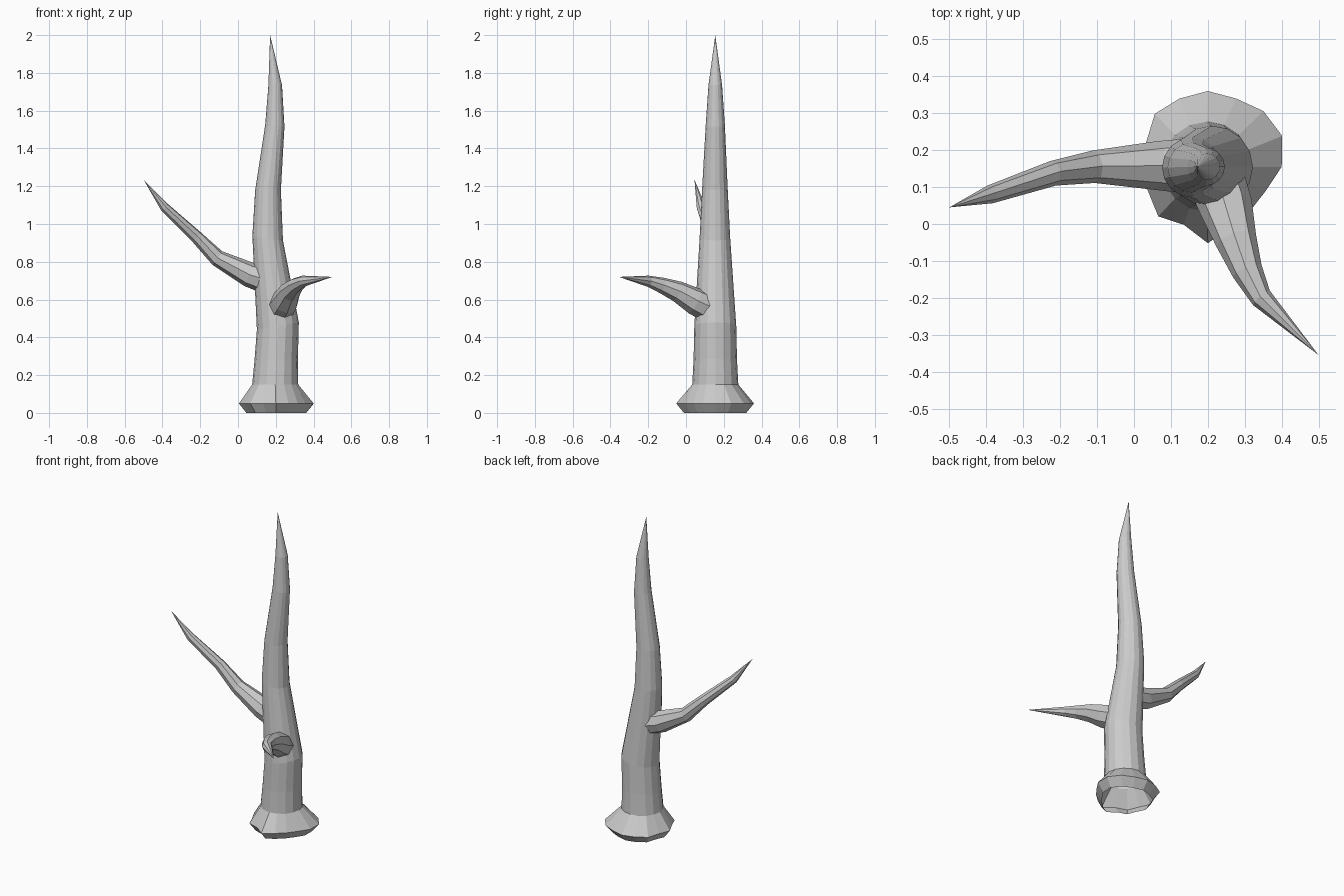
import bpy, bmesh
from math import cos, sin, pi, radians
from mathutils import Vector

if "Cube" in bpy.data.objects:
    bpy.data.objects.remove(bpy.data.objects["Cube"])


def loft(name, rings, tip):
    """Skin rings of points with quads, closing the far end to a point."""
    bm = bmesh.new()
    loops = [[bm.verts.new(p) for p in ring] for ring in rings]
    n = len(loops[0])
    for a, b in zip(loops, loops[1:]):
        for i in range(n):
            j = (i + 1) % n
            bm.faces.new((a[i], a[j], b[j], b[i]))
    end = bm.verts.new(tip)
    for i in range(n):
        bm.faces.new((loops[-1][i], loops[-1][(i + 1) % n], end))
    mesh = bpy.data.meshes.new(name)
    bm.to_mesh(mesh)
    bm.free()
    ob = bpy.data.objects.new(name, mesh)
    bpy.context.collection.objects.link(ob)
    return ob


def branch(name, path, radii, tip, sides=8):
    """Tapered tube whose rings stand square to a bent path."""
    pts = [Vector(p) for p in path] + [Vector(tip)]
    rings = []
    for k, r in enumerate(radii):
        t = (pts[k + 1] - pts[max(k - 1, 0)]).normalized()
        u = Vector((0, 0, 1)).cross(t).normalized()
        v = t.cross(u)
        rings.append([pts[k] + r * (u * cos(2 * pi * i / sides) + v * sin(2 * pi * i / sides))
                      for i in range(sides)])
    return loft(name, rings, tip)


# Trunk: irregular root flare, open underneath
N = 16
flare = [.2, .218, .213, .2, .205, .2, .203, .18, .195, .175, .19, .17, .207, .175, .165, .17]
rings = []
for z, scale in ((0, .8), (.05, 1)):
    rings.append([(.2 + f * scale * cos(2 * pi * i / N), .155 + f * scale * sin(2 * pi * i / N), z)
                  for i, f in enumerate(flare)])

# Trunk: x, y, z, radius and sideways slope of each ring
for x, y, z, r, slope in ((.197, .155, .15, .122, 0), (.202, .155, .28, .115, .05),
                          (.211, .155, .46, .111, .18), (.157, .153, .925, .081, -.15),
                          (.159, .153, 1.18, .068, 0), (.195, .155, 1.52, .051, -.1),
                          (.197, .155, 1.735, .036, 0)):
    rings.append([(x + r * cos(2 * pi * i / N), y + r * sin(2 * pi * i / N),
                   z + slope * r * cos(2 * pi * i / N)) for i in range(N)])
loft("trunk", rings, (.17, .155, 2))

# Long left branch
branch("left_branch",
       [(.15, .157, .705), (.06, .158, .732), (-.11, .155, .82), (-.22, .137, .932), (-.39, .08, 1.09)],
       [.075, .066, .044, .034, .025], (-.5, .045, 1.235))

# Short front branch
branch("front_branch",
       [(.23, .10, .565), (.25, .045, .592), (.277, -.045, .643), (.307, -.128, .675), (.345, -.2, .697)],
       [.076, .072, .056, .042, .03], (.5, -.355, .72))
